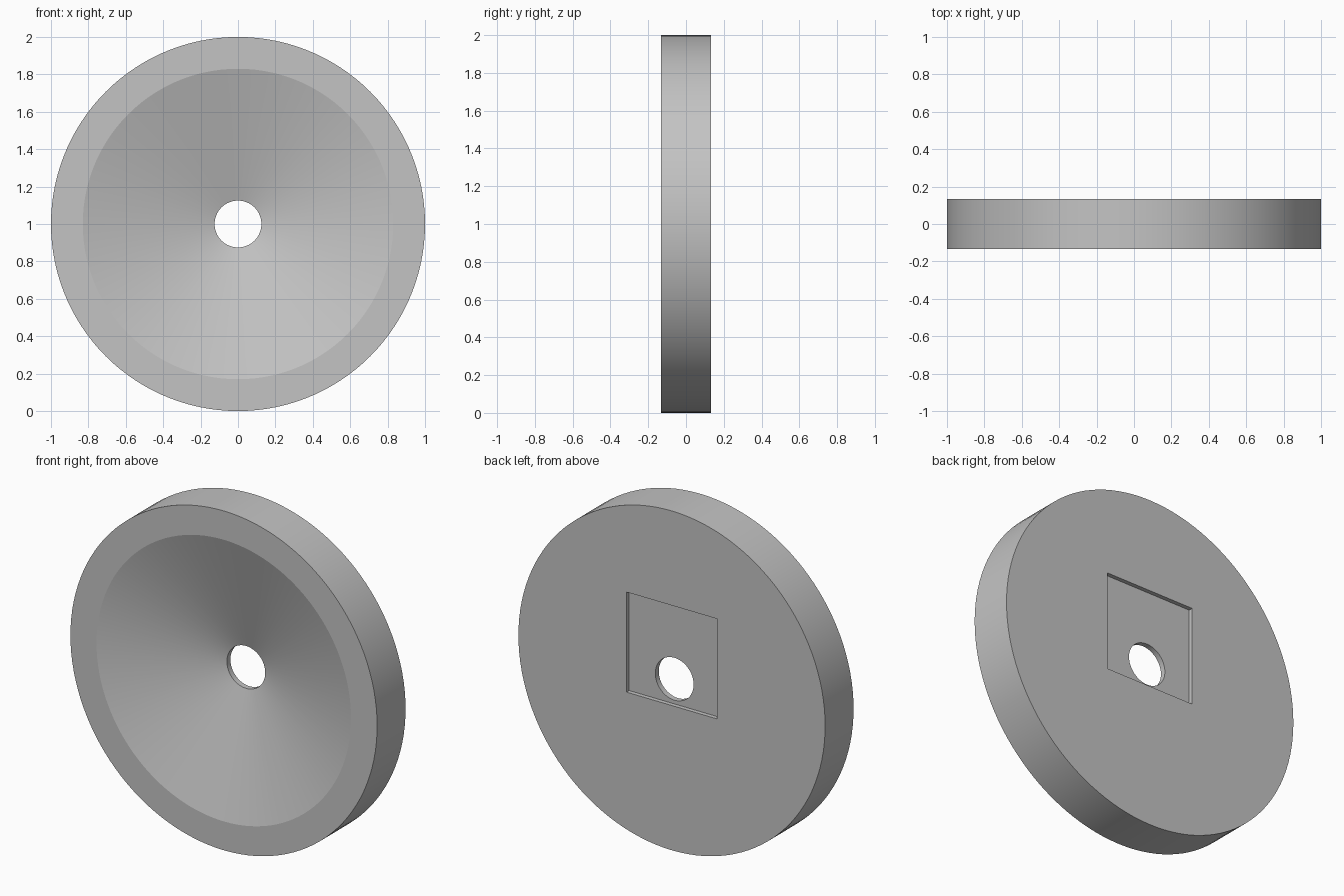
import bpy, bmesh, math
from mathutils import Vector

default = bpy.data.objects.get("Cube")
if default:
    bpy.data.objects.remove(default, do_unlink=True)

HALF = 0.1325          # half the disc thickness
POCKET_DEPTH = 0.025
CENTRE = Vector((0, 0, 1))
SEGMENTS = 120

grey = bpy.data.materials.new("plain grey")
grey.use_nodes = True
colour = (0.55, 0.55, 0.55, 1)
grey.diffuse_color = colour
grey.node_tree.nodes["Principled BSDF"].inputs["Base Color"].default_value = colour


def add_object(name, bm):
    bmesh.ops.recalc_face_normals(bm, faces=bm.faces)
    mesh = bpy.data.meshes.new(name)
    bm.to_mesh(mesh)
    bm.free()
    mesh.materials.append(grey)
    obj = bpy.data.objects.new(name, mesh)
    bpy.context.collection.objects.link(obj)
    return obj


# Disc: closed (radius, depth) profile turned about the y axis
profile = [(1, -HALF), (1, HALF), (0.125, HALF), (0.125, 0.075), (0.83, -HALF)]
bm = bmesh.new()
verts = [bm.verts.new((r, y, CENTRE.z)) for r, y in profile]
edges = [bm.edges.new((v, verts[(i + 1) % len(verts)])) for i, v in enumerate(verts)]
bmesh.ops.spin(bm, geom=verts + edges, cent=CENTRE, axis=(0, 1, 0),
               angle=math.tau, steps=SEGMENTS, use_duplicate=False)
bmesh.ops.remove_doubles(bm, verts=bm.verts, dist=1e-4)
disc = add_object("dished_disc", bm)

# Square pocket in the back, set above the centre hole
bm = bmesh.new()
bmesh.ops.create_cube(bm, size=1)
bmesh.ops.scale(bm, vec=(0.59, 0.2, 0.59), verts=bm.verts)
bmesh.ops.translate(bm, vec=(0, HALF - POCKET_DEPTH + 0.1, 1.148), verts=bm.verts)
cutter = add_object("pocket_cutter", bm)
cutter.hide_render = True

cut = disc.modifiers.new("pocket", 'BOOLEAN')
cut.operation = 'DIFFERENCE'
cut.solver = 'EXACT'
cut.object = cutter

bpy.ops.object.select_all(action='DESELECT')
disc.select_set(True)
bpy.context.view_layer.objects.active = disc
bpy.ops.object.modifier_apply(modifier=cut.name)
bpy.data.objects.remove(cutter, do_unlink=True)

# Smooth the round walls, keep the shallow dish edge crisp
bpy.ops.object.shade_smooth_by_angle(angle=math.radians(10))
